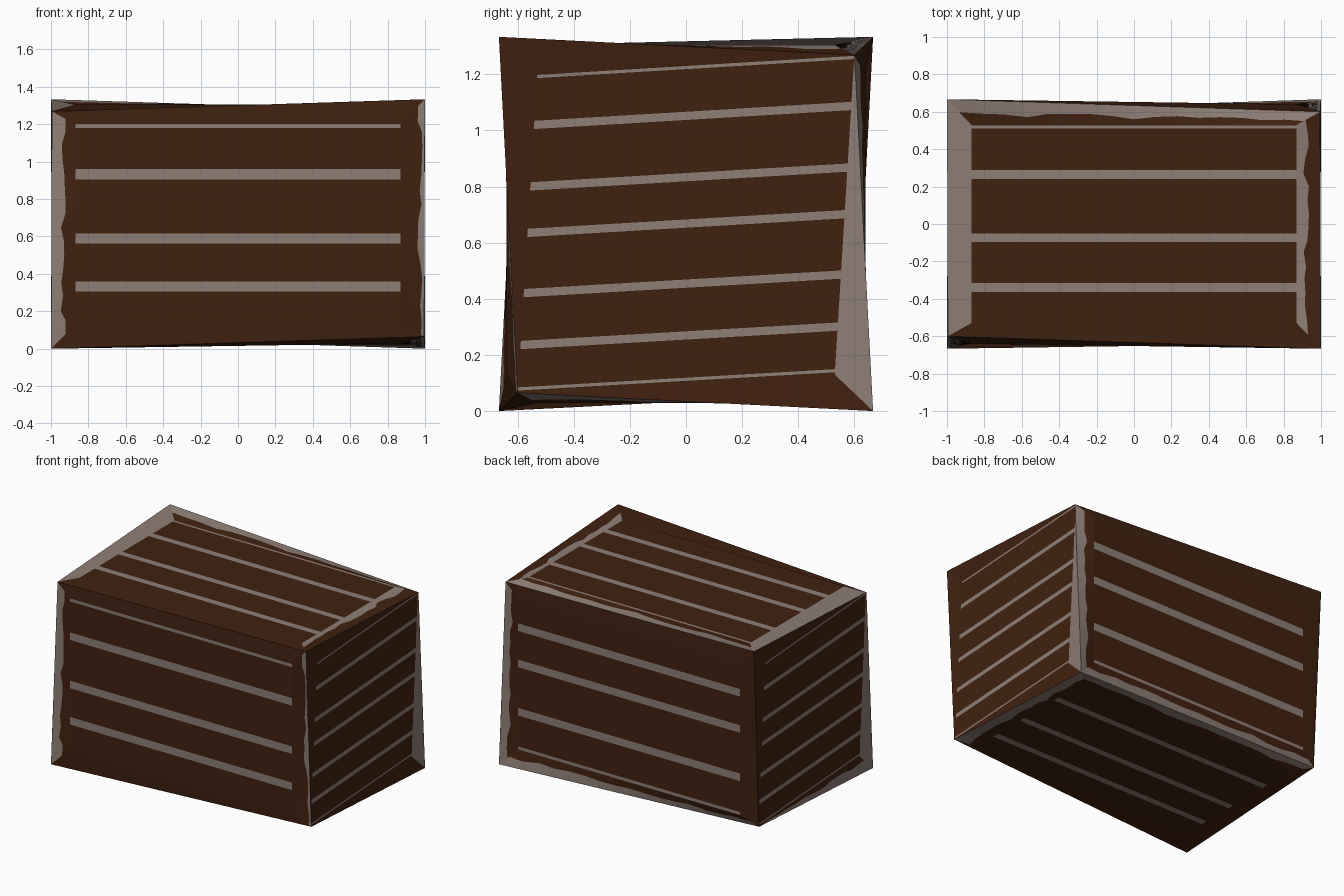
import bpy, bmesh, random
from mathutils import Vector

if "Cube" in bpy.data.objects:
    bpy.data.objects.remove(bpy.data.objects["Cube"])

random.seed(4)
MID = Vector((0, 0, 0.6667))


def material(name, col):
    m = bpy.data.materials.new(name)
    m.diffuse_color = (*col, 1)
    m.use_nodes = True
    m.node_tree.nodes["Principled BSDF"].inputs["Base Color"].default_value = m.diffuse_color
    return m


BROWN, GREY = 0, 1
mats = [material("dark_brown_wood", (0.052, 0.0152, 0.0048)),
        material("worn_grey_wood", (0.27, 0.21, 0.18))]


def corner(sx, sy, sz):
    """Alternating crate corners: four full, four slightly chipped."""
    full = sx * sy * sz < 0
    size = (1, 0.6667, 0.6667) if full else (0.995, 0.6, 0.602)
    return MID + Vector((sx * size[0], sy * size[1], sz * size[2]))


def quad(bm, pts, mat):
    clean = []
    for p in pts:
        if all((p - q).length > 1e-4 for q in clean):
            clean.append(p)
    if len(clean) < 3:
        return
    f = bm.faces.new([bm.verts.new(p) for p in clean])
    f.normal_update()
    if f.normal.dot(f.calc_center_median() - MID) < 0:
        f.normal_flip()
    f.material_index = mat


def side(name, panel, outer, stripes, worn):
    """One crate side. Corners run bl, br, tr, tl as seen from outside.
    stripes: (centre, half width) up the panel.
    worn: grey share of bottom, right, top, left borders (negative = inner)."""
    bm = bmesh.new()
    bl, br, tr, tl = panel
    # planked panel with grey gaps
    cuts = [0.0]
    for c, h in sorted(stripes):
        cuts += [max(0, c - h), min(1, c + h)]
    cuts.append(1.0)
    for i in range(len(cuts) - 1):
        a, b = cuts[i], cuts[i + 1]
        if b - a > 1e-5:
            quad(bm, [bl.lerp(tl, a), br.lerp(tr, a), br.lerp(tr, b), bl.lerp(tl, b)],
                 GREY if i % 2 else BROWN)
    # border with ragged worn edges
    n = 16
    for k in range(4):
        a, b, A, B = panel[k], panel[(k + 1) % 4], outer[k], outer[(k + 1) % 4]
        w = worn[k]
        t = abs(w)
        ragged = 0 < t < 1
        ts = [min(0.95, max(0.03, t + random.uniform(-.12, .12))) if ragged else t
              for _ in range(n + 1)]
        steps = n if ragged else 1
        for i in range(steps):
            s0, s1 = i / steps, (i + 1) / steps
            o0, o1, i0, i1 = A.lerp(B, s0), A.lerp(B, s1), a.lerp(b, s0), a.lerp(b, s1)
            if w < 0:
                ta, tb = 1 - ts[i], 1 - ts[i + 1]
            else:
                ta, tb = ts[i], ts[i + 1]
            m0, m1 = o0.lerp(i0, ta), o1.lerp(i1, tb)
            quad(bm, [o0, o1, m1, m0], BROWN if w < 0 else GREY)
            quad(bm, [m0, m1, i1, i0], GREY if w < 0 else BROWN)
    bmesh.ops.remove_doubles(bm, verts=bm.verts, dist=1e-5)
    me = bpy.data.meshes.new(name)
    bm.to_mesh(me)
    bm.free()
    for m in mats:
        me.materials.append(m)
    bpy.context.collection.objects.link(bpy.data.objects.new(name, me))


V = Vector
SIGNS = [(-1, -1), (1, -1), (1, 1), (-1, 1)]
long_gaps = [(.19, .025), (.43, .025), (.75, .025), (.99, .01)]
flat_gaps = [(.18, .022), (.43, .022), (.75, .022), (.99, .008)]
end_gaps = [(.012, .005), (.15, .013), (.313, .013), (.502, .013),
            (.648, .013), (.841, .013), (.993, .005)]

# front and back
z0, z1 = .13, 1.2
side("front_side", [V((.87 * u, -.64, z1 if v > 0 else z0)) for u, v in SIGNS],
     [corner(u, -1, v) for u, v in SIGNS], long_gaps, (0, .2, 0, .5))
side("back_side", [V((-.87 * u, .64, z1 if v > 0 else z0)) for u, v in SIGNS],
     [corner(-u, 1, v) for u, v in SIGNS],
     [(1 - c, h) for c, h in long_gaps], (.5, 0, 0, .5))

# top and bottom
side("top_side", [V((.87 * u, .53 * v, 1.305)) for u, v in SIGNS],
     [corner(u, v, 1) for u, v in SIGNS], flat_gaps, (0, -.4, .6, 1))
side("bottom_side", [V((.87 * u, .53 * v, .028)) for u, v in SIGNS],
     [corner(u, v, -1) for u, v in SIGNS], flat_gaps[:3], (0, .6, .6, 0))

# right and left ends, tilted planks
tilted = [(-.6, .065), (.53, .13), (.6, 1.268), (-.53, 1.2)]
for name, s, worn in (("right_end", 1, (0, 1, 0, 0)), ("left_end", -1, (.6, 1, 0, 0))):
    side(name, [V((s * .99, s * y, z)) for y, z in tilted],
         [corner(s, s * u, v) for u, v in SIGNS], end_gaps, worn)
